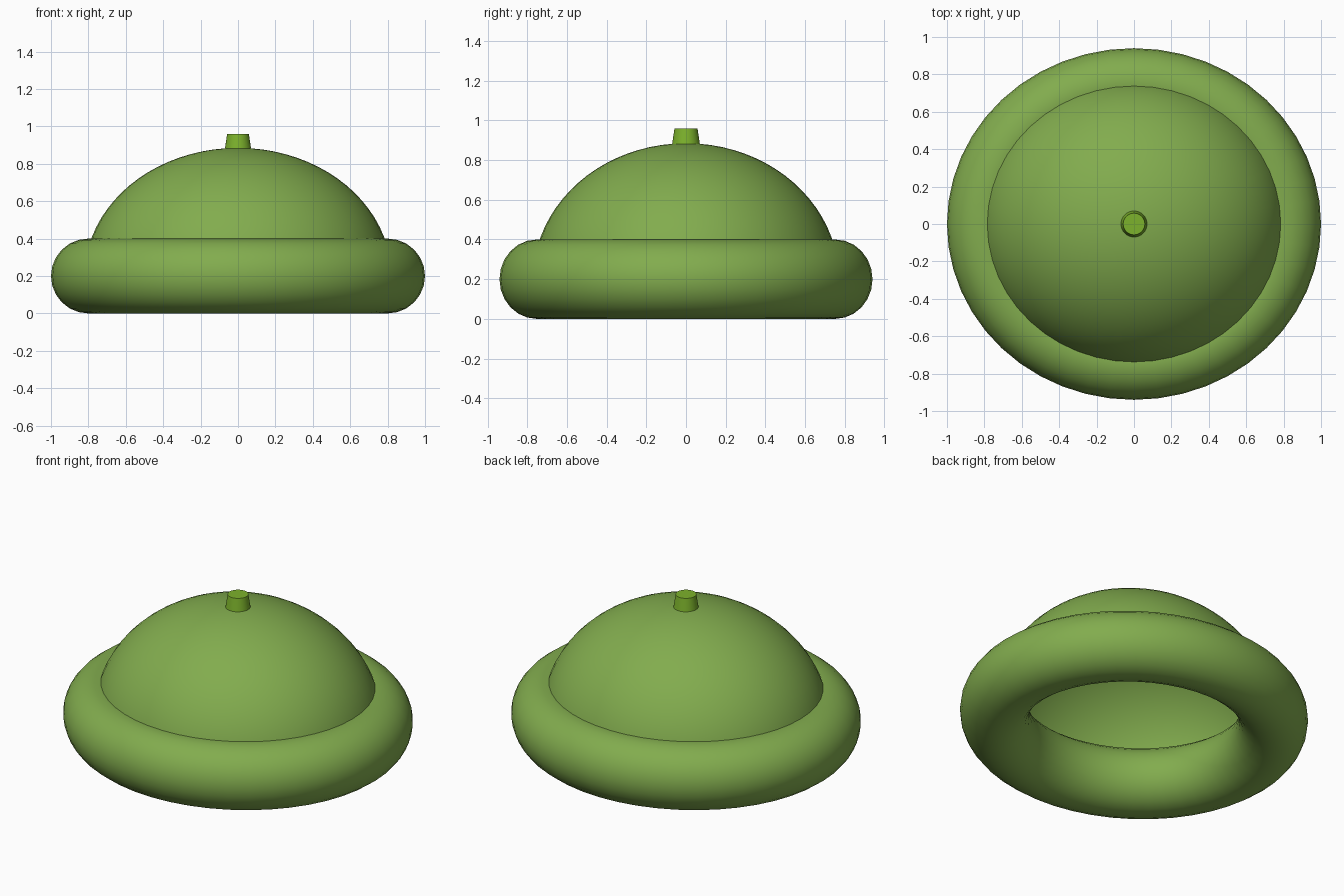
import bpy
import bmesh
import math

DEPTH = 0.94      # front-to-back squash shared by the brim and the crown
SEGMENTS = 48

if "Cube" in bpy.data.objects:
    bpy.data.objects.remove(bpy.data.objects["Cube"], do_unlink=True)


def make_material(name, rgb):
    mat = bpy.data.materials.new(name)
    mat.use_nodes = True
    mat.diffuse_color = (*rgb, 1)
    mat.node_tree.nodes["Principled BSDF"].inputs["Base Color"].default_value = (*rgb, 1)
    return mat


def lathe(name, profile, segments, material, closed=False, depth=1.0):
    """Spin a (radius, height) profile around the vertical axis."""
    bm = bmesh.new()
    verts = [bm.verts.new((r, 0, z)) for r, z in profile]
    pairs = list(zip(verts, verts[1:]))
    if closed:
        pairs.append((verts[-1], verts[0]))
    edges = [bm.edges.new(p) for p in pairs]
    bmesh.ops.spin(bm, geom=verts + edges, cent=(0, 0, 0), axis=(0, 0, 1),
                   angle=math.tau, steps=segments, use_duplicate=False)
    bmesh.ops.remove_doubles(bm, verts=bm.verts, dist=0.0001)
    for v in bm.verts:
        v.co.y *= depth
    bmesh.ops.recalc_face_normals(bm, faces=bm.faces)
    # Open shells keep their outside facing up
    top = max(bm.faces, key=lambda f: f.calc_center_median().z)
    if top.normal.z < 0:
        bmesh.ops.reverse_faces(bm, faces=bm.faces)
    mesh = bpy.data.meshes.new(name)
    bm.to_mesh(mesh)
    bm.free()
    obj = bpy.data.objects.new(name, mesh)
    mesh.materials.append(material)
    bpy.context.collection.objects.link(obj)
    bpy.ops.object.select_all(action='DESELECT')
    obj.select_set(True)
    bpy.context.view_layer.objects.active = obj
    bpy.ops.object.shade_smooth_by_angle(angle=math.radians(40))
    return obj


felt = make_material("moss green", (0.223, 0.413, 0.076))
bright = make_material("bright green", (0.202, 0.445, 0.025))

# Rolled brim: a fat ring resting on the ground
ring = [(0.8 + 0.2 * math.cos(math.tau * i / 24), 0.2 + 0.2 * math.sin(math.tau * i / 24))
        for i in range(24)]
lathe("brim", ring, SEGMENTS, felt, closed=True, depth=DEPTH)

# Crown: a hollow half dome whose open edge is buried in the brim
dome = [(0.82 * math.cos(math.pi / 2 * i / 20), 0.2 + 0.685 * math.sin(math.pi / 2 * i / 20))
        for i in range(21)]
lathe("crown", dome, SEGMENTS, felt, depth=DEPTH)

# Small tapered stub on top
lathe("stub", [(0, 0.86), (0.073, 0.86), (0.058, 0.96), (0, 0.96)], 32, bright)
